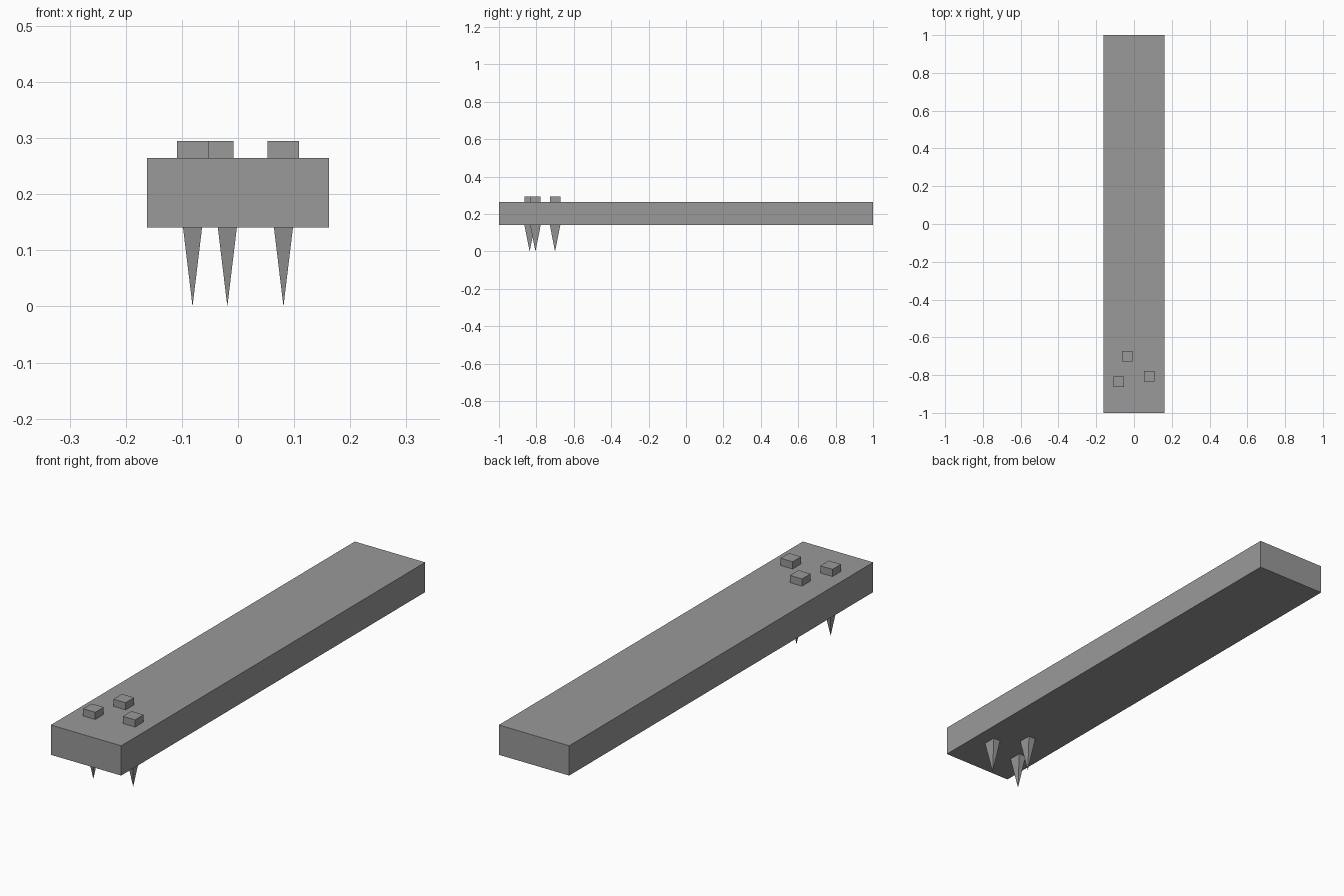
import bpy
import bmesh
from mathutils import Matrix, Vector

cube = bpy.data.objects.get("Cube")
if cube:
    bpy.data.objects.remove(cube, do_unlink=True)

# One flat grey for everything
grey = bpy.data.materials.new("plain_grey")
grey.use_nodes = True
colour = (0.32, 0.32, 0.32, 1)
grey.diffuse_color = colour
grey.node_tree.nodes["Principled BSDF"].inputs["Base Color"].default_value = colour


def add_object(name, bm):
    mesh = bpy.data.meshes.new(name)
    bmesh.ops.recalc_face_normals(bm, faces=bm.faces)
    bm.to_mesh(mesh)
    bm.free()
    mesh.materials.append(grey)
    obj = bpy.data.objects.new(name, mesh)
    bpy.context.collection.objects.link(obj)
    return obj


def box(name, centre, size):
    bm = bmesh.new()
    bmesh.ops.create_cube(bm, size=1, matrix=Matrix.Diagonal((*size, 1)))
    add_object(name, bm).location = centre


def spike(name, x, y, top, width, depth):
    # Four-sided point hanging from a rectangular base
    bm = bmesh.new()
    base = [bm.verts.new((sx * width / 2, sy * depth / 2, top))
            for sx, sy in ((-1, -1), (1, -1), (1, 1), (-1, 1))]
    tip = bm.verts.new((0, 0, 0))
    bm.faces.new(base)
    for i in range(4):
        bm.faces.new((base[i], base[(i + 1) % 4], tip))
    add_object(name, bm).location = Vector((x, y, 0))


BOTTOM, TOP, HEAD_TOP = 0.141, 0.265, 0.295

# Long plank
box("plank", (0, 0, (BOTTOM + TOP) / 2), (0.324, 2, TOP - BOTTOM))

# Nails: square head above, point below (head x, point x, y)
nails = {
    "right": (-0.081, -0.081, -0.836),
    "middle": (-0.036, -0.019, -0.70),
    "left": (0.081, 0.081, -0.805),
}
for side, (head_x, point_x, y) in nails.items():
    box(f"nail_head_{side}", (head_x, y, (TOP + HEAD_TOP) / 2),
        (0.056, 0.056, HEAD_TOP - TOP))
    spike(f"nail_point_{side}", point_x, y, BOTTOM, 0.034, 0.056)
